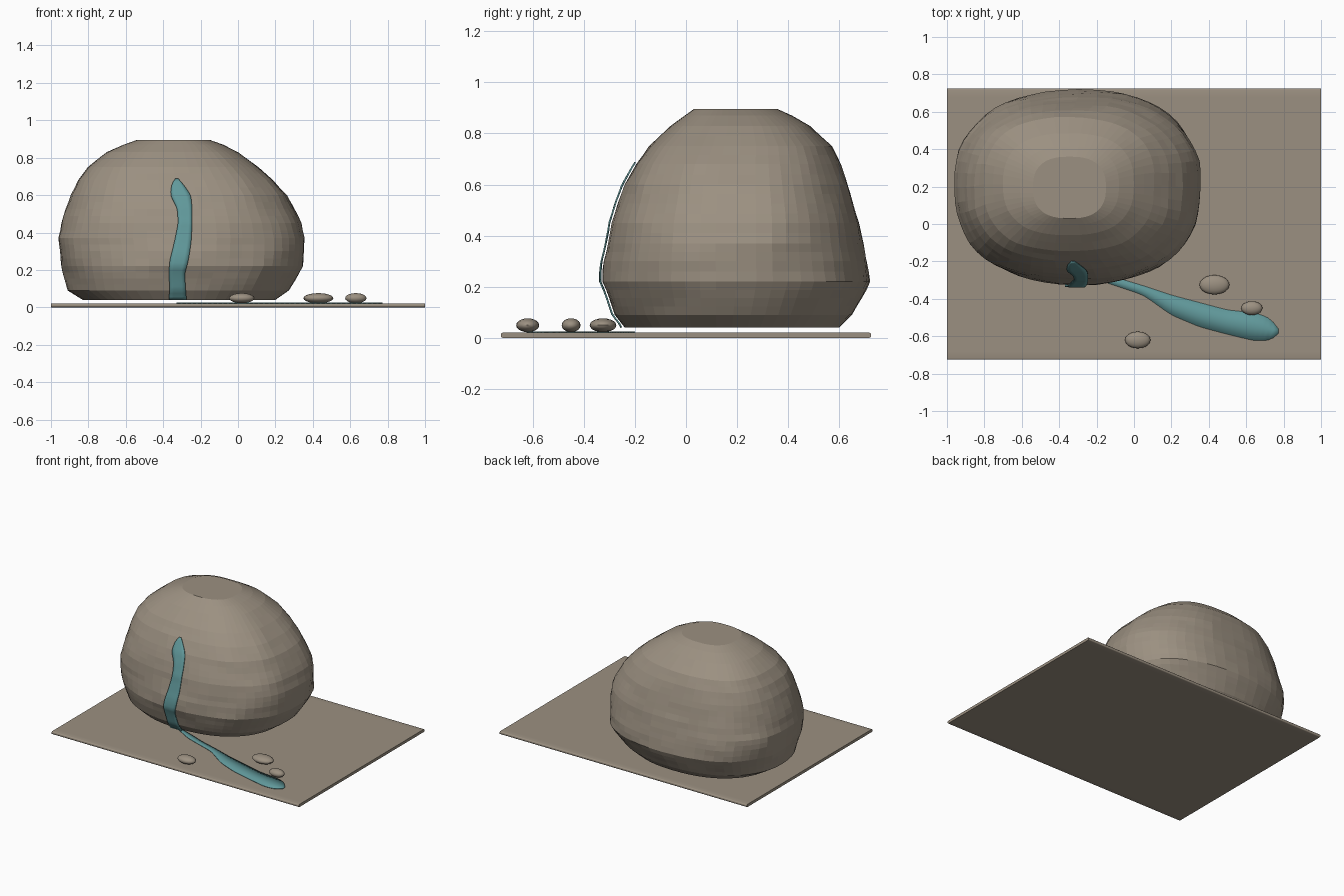
import bpy, bmesh, math
from mathutils import Vector, noise
from mathutils.bvhtree import BVHTree

if "Cube" in bpy.data.objects:
    bpy.data.objects.remove(bpy.data.objects["Cube"], do_unlink=True)


def material(name, rgb):
    m = bpy.data.materials.new(name)
    m.use_nodes = True
    m.diffuse_color = (*rgb, 1)
    m.node_tree.nodes["Principled BSDF"].inputs["Base Color"].default_value = (*rgb, 1)
    return m


stone = material("stone", (0.33, 0.28, 0.22))
water = material("water", (0.12, 0.32, 0.33))


def finish(bm, name, mat, smooth=None):
    bmesh.ops.recalc_face_normals(bm, faces=bm.faces)
    me = bpy.data.meshes.new(name)
    bm.to_mesh(me)
    bm.free()
    me.materials.append(mat)
    ob = bpy.data.objects.new(name, me)
    bpy.context.collection.objects.link(ob)
    if smooth:
        bpy.ops.object.select_all(action='DESELECT')
        ob.select_set(True)
        bpy.context.view_layer.objects.active = ob
        bpy.ops.object.shade_smooth_by_angle(angle=math.radians(smooth))
    return ob


def table(rows, t):
    """Linear interpolation in rows of (key, value, value...)."""
    for a, b in zip(rows, rows[1:]):
        if t <= b[0]:
            f = (t - a[0]) / (b[0] - a[0])
            return [u + (v - u) * f for u, v in zip(a[1:], b[1:])]
    return list(rows[-1][1:])


# Ground slab: long edges rounded, end faces square
bm = bmesh.new()
bmesh.ops.create_cube(bm, size=1)
for v in bm.verts:
    v.co = Vector((v.co.x * 2, v.co.y * 1.45, (v.co.z + 0.5) * 0.02))
long_edges = [e for e in bm.edges if abs(e.verts[0].co.x - e.verts[1].co.x) > 1]
bmesh.ops.bevel(bm, geom=long_edges, offset=0.007, segments=3, profile=0.5, affect='EDGES')
for y in (-0.68, 0.68):
    bmesh.ops.bisect_plane(bm, geom=bm.verts[:] + bm.edges[:] + bm.faces[:],
                           plane_co=(0, y, 0), plane_no=(0, 1, 0))
finish(bm, "ground_slab", stone, 40)

# Boulder: rings of height, x range and y range
RINGS = [
    (0.04, -0.83, 0.20, -0.24, 0.60),
    (0.09, -0.91, 0.27, -0.28, 0.65),
    (0.22, -0.945, 0.35, -0.325, 0.72),
    (0.30, -0.955, 0.36, -0.32, 0.71),
    (0.37, -0.965, 0.36, -0.305, 0.695),
    (0.45, -0.94, 0.335, -0.29, 0.68),
    (0.60, -0.895, 0.26, -0.24, 0.635),
    (0.68, -0.86, 0.19, -0.20, 0.605),
    (0.75, -0.805, 0.11, -0.145, 0.57),
    (0.83, -0.70, 0.0, -0.06, 0.485),
    (0.87, -0.61, -0.08, -0.005, 0.415),
    (0.895, -0.54, -0.15, 0.03, 0.36),
]
SIDES = 56
heights = []
for a, b in zip(RINGS, RINGS[1:]):
    n = max(1, round((b[0] - a[0]) / 0.035))
    heights += [a[0] + (b[0] - a[0]) * i / n for i in range(n)]
heights.append(RINGS[-1][0])

bm = bmesh.new()
loops = []
for z in heights:
    x0, x1, y0, y1 = table(RINGS, z)
    power = 2 / (2.25 + 0.35 * z)
    ends = min(1, (z - 0.04) / 0.15, (0.895 - z) / 0.15)
    ring = []
    for i in range(SIDES):
        a = math.tau * i / SIDES
        c, s = math.cos(a), math.sin(a)
        p = Vector((math.copysign(abs(c) ** power, c) * (x1 - x0) / 2,
                    math.copysign(abs(s) ** power, s) * (y1 - y0) / 2, 0))
        lump = noise.noise(Vector((c * 2.2, s * 2.2, z * 5))) * 0.022
        lump += noise.noise(Vector((c * 6, s * 6, z * 14))) * 0.008
        p *= 1 + lump * ends
        ring.append(bm.verts.new(p + Vector(((x0 + x1) / 2, (y0 + y1) / 2, z))))
    loops.append(ring)
for lo, hi in zip(loops, loops[1:]):
    for i in range(SIDES):
        j = (i + 1) % SIDES
        bm.faces.new((lo[i], lo[j], hi[j], hi[i]))
bm.faces.new(loops[0])
bm.faces.new(loops[-1])
bmesh.ops.recalc_face_normals(bm, faces=bm.faces)
rock_surface = BVHTree.FromBMesh(bm)
finish(bm, "boulder", stone)


def smooth_rows(rows, count):
    """Evenly spaced samples of a table, softened once."""
    ts = [rows[0][0] + (rows[-1][0] - rows[0][0]) * i / count for i in range(count + 1)]
    vals = [table(rows, t) for t in ts]
    soft = [vals[0]]
    for p, q, r in zip(vals, vals[1:], vals[2:]):
        soft.append([(a + 2 * b + c) / 4 for a, b, c in zip(p, q, r)])
    return list(zip(ts, soft + [vals[-1]]))


def ribbon(name, rows, thickness):
    """Skin rows of points, then close it into a thin sheet."""
    bm = bmesh.new()
    grid = [[bm.verts.new(p) for p in row] for row in rows]
    for a, b in zip(grid, grid[1:]):
        for i in range(len(a) - 1):
            bm.faces.new((a[i], a[i + 1], b[i + 1], b[i]))
    ob = finish(bm, name, water, 40)
    mod = ob.modifiers.new("thickness", 'SOLIDIFY')
    mod.thickness = thickness
    mod.offset = 0


# Trickle down the rock face: height, left edge, right edge
TRICKLE = [
    (0.04, -0.37, -0.275), (0.10, -0.365, -0.28), (0.18, -0.37, -0.285),
    (0.25, -0.365, -0.265), (0.35, -0.34, -0.25), (0.45, -0.32, -0.245),
    (0.53, -0.325, -0.245), (0.60, -0.362, -0.252), (0.66, -0.355, -0.295),
    (0.687, -0.335, -0.32),
]
rows = []
for z, (x0, x1) in smooth_rows(TRICKLE, 36):
    row = []
    for k in range(5):
        x = x0 + (x1 - x0) * k / 4
        hit = rock_surface.ray_cast(Vector((x, -2, max(z, 0.045))), Vector((0, 1, 0)))[0]
        row.append(Vector((x, hit.y - 0.01, z)))
    rows.append(row)
ribbon("rock_trickle", rows, 0.006)

# Stream across the ground: x, near edge, far edge
STREAM = [
    (-0.33, -0.22, -0.20), (-0.20, -0.295, -0.245), (-0.10, -0.33, -0.285),
    (0.05, -0.38, -0.33), (0.20, -0.487, -0.38), (0.35, -0.55, -0.42),
    (0.50, -0.59, -0.46), (0.65, -0.626, -0.475), (0.72, -0.622, -0.50),
    (0.755, -0.61, -0.53), (0.772, -0.585, -0.56),
]
rows = [[Vector((x, y0 + (y1 - y0) * k / 2, 0.023)) for k in range(3)]
        for x, (y0, y1) in smooth_rows(STREAM, 40)]
ribbon("ground_stream", rows, 0.004)

# Pebbles
for i, (x, y, rx, ry) in enumerate([(0.43, -0.325, 0.08, 0.052),
                                    (0.63, -0.45, 0.057, 0.037),
                                    (0.02, -0.62, 0.068, 0.045)]):
    bm = bmesh.new()
    bmesh.ops.create_uvsphere(bm, u_segments=20, v_segments=10, radius=1)
    for v in bm.verts:
        v.co = Vector((x + v.co.x * rx, y + v.co.y * ry, 0.049 + v.co.z * 0.027))
    finish(bm, f"pebble_{i + 1}", stone, 40)
